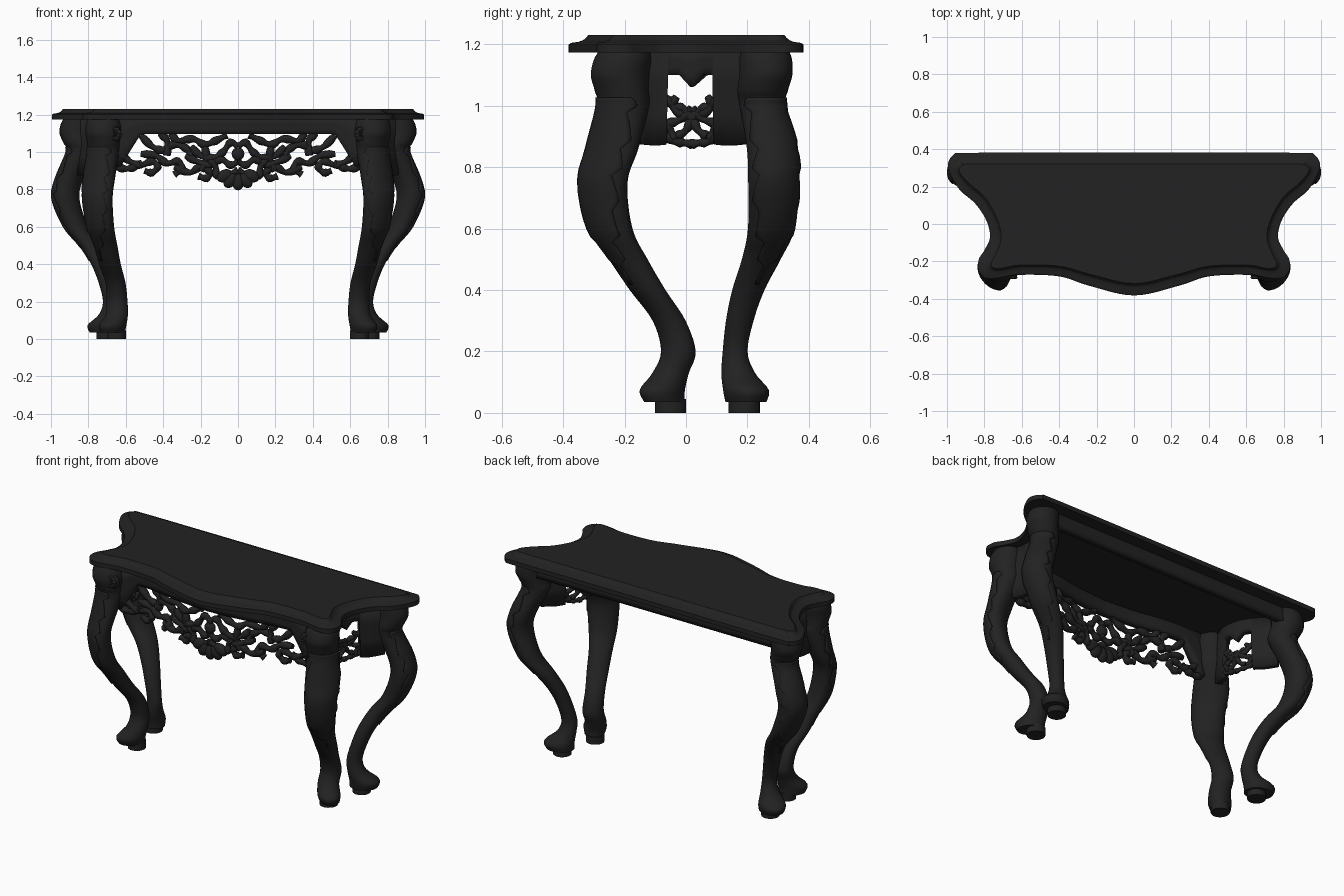
import bpy, bmesh, math

cube = bpy.data.objects.get("Cube")
if cube:
    bpy.data.objects.remove(cube)

black = bpy.data.materials.new("ebony black")
black.use_nodes = True
colour = (0.016, 0.016, 0.016, 1)
black.diffuse_color = colour
shader = black.node_tree.nodes["Principled BSDF"]
shader.inputs["Base Color"].default_value = colour
shader.inputs["Roughness"].default_value = 0.6


def spline(pts, steps, closed=False):
    """Smooth curve through the points, in any dimension."""
    n, out = len(pts), []
    for i in range(n if closed else n - 1):
        ids = [i - 1, i, i + 1, i + 2]
        p = [pts[k % n] if closed else pts[min(max(k, 0), n - 1)] for k in ids]
        for j in range(steps):
            t = j / steps
            out.append(tuple(
                b + t * ((c - a) + t * ((2 * a - 5 * b + 4 * c - d) + t * (3 * b - a - 3 * c + d))) / 2
                for a, b, c, d in zip(*p)))
    return out if closed else out + [tuple(pts[-1])]


def lookup(table, u):
    """Value at u along a table of (u, value)."""
    for (a, va), (b, vb) in zip(table, table[1:]):
        if u <= b:
            return va + (vb - va) * max(0, (u - a) / (b - a))
    return table[-1][1]


def finish(obj, angle=40):
    obj.data.materials.append(black)
    bpy.ops.object.select_all(action='DESELECT')
    obj.select_set(True)
    bpy.context.view_layer.objects.active = obj
    bpy.ops.object.shade_smooth_by_angle(angle=math.radians(angle))
    return obj


def loft(name, rings, closed=True, caps=True, angle=40):
    bm = bmesh.new()
    rows = [[bm.verts.new(p) for p in ring] for ring in rings]
    n = len(rows[0])
    for r, q in zip(rows, rows[1:]):
        for i in range(n if closed else n - 1):
            k = (i + 1) % n
            bm.faces.new((r[i], r[k], q[k], q[i]))
    if caps:
        bm.faces.new(rows[0][::-1])
        bm.faces.new(rows[-1])
    bmesh.ops.recalc_face_normals(bm, faces=bm.faces)
    mesh = bpy.data.meshes.new(name)
    bm.to_mesh(mesh)
    bm.free()
    obj = bpy.data.objects.new(name, mesh)
    bpy.context.collection.objects.link(obj)
    return finish(obj, angle)


# Table top: serpentine lip outline blended into the smaller upper outline
def outline(back, half, front):
    return spline([(0, back)] + half + [(0, front)] + [(-x, y) for x, y in half[::-1]], 6, True)


lip = outline(.382, [(.45, .382), (.9, .38), (.965, .37), (.995, .32), (.98, .26), (.93, .18), (.85, .11),
                     (.79, .02), (.77, -.07), (.8, -.14), (.83, -.19), (.83, -.25), (.79, -.29),
                     (.72, -.29), (.61, -.272), (.4, -.28), (.24, -.33)], -.382)
upper = outline(.32, [(.45, .32), (.86, .32), (.915, .315), (.935, .295), (.925, .265), (.88, .215), (.8, .145),
                      (.735, .035), (.71, -.07), (.735, -.15), (.76, -.2), (.762, -.222), (.745, -.236),
                      (.7, -.236), (.61, -.22), (.4, -.225), (.23, -.27)], -.318)
edge = [(0, 1.173), (0, 1.2), (.15, 1.205), (.5, 1.208), (.75, 1.214), (.92, 1.224), (1, 1.231)]
loft("table_top", [[(a[0] + (b[0] - a[0]) * t, a[1] + (b[1] - a[1]) * t, z) for a, b in zip(lip, upper)]
                   for t, z in edge], angle=20)

# Cabriole legs: z, centre x, centre y, radial size, tangential size
front_rings = [(.035, .67, -.07, .075, .055), (.075, .67, -.077, .082, .064), (.13, .648, -.05, .06, .06),
               (.2, .647, -.025, .053, .06), (.3, .655, -.055, .052, .056), (.4, .685, -.125, .055, .062),
               (.5, .708, -.188, .058, .068), (.6, .735, -.247, .062, .082), (.75, .75, -.27, .062, .094),
               (.86, .742, -.24, .066, .1), (1, .72, -.205, .08, .09), (1.05, .72, -.21, .083, .093),
               (1.1, .72, -.215, .096, .096), (1.15, .72, -.207, .093, .095), (1.18, .72, -.2, .08, .085)]
back_rings = [(.035, .715, .195, .08, .065), (.075, .72, .195, .085, .073), (.13, .69, .17, .055, .055),
              (.2, .678, .16, .045, .04), (.3, .7, .175, .045, .045), (.4, .735, .203, .05, .053),
              (.5, .79, .245, .058, .064), (.6, .865, .278, .064, .078), (.75, .92, .285, .071, .084),
              (.86, .9, .281, .073, .084), (1, .84, .25, .078, .075), (1.05, .85, .25, .085, .082),
              (1.1, .865, .26, .09, .086), (1.15, .86, .26, .088, .085), (1.18, .85, .255, .08, .08)]


def ring(row, turn, s, angles, grow=0):
    z, cx, cy, r, t = row
    ca, sa = math.cos(turn), math.sin(turn)
    out = []
    for a in angles:
        u, v = (r + grow) * math.cos(a), (t + grow) * math.sin(a)
        out.append((s * (cx + u * ca - v * sa), cy + u * sa + v * ca, z))
    return out


full = [math.tau * i / 20 for i in range(20)]
for side, s in (("left", 1), ("right", -1)):
    for place, rows, turn, block in (("front", front_rings, -math.pi / 4, (.65, -.05)),
                                     ("back", back_rings, .38, (.705, .19))):
        tag = place + "_" + side
        dense = spline(rows, 5)
        loft(tag + "_leg", [ring(r, turn, s, full) for r in dense], angle=60)
        # Foot block
        loft(tag + "_foot_block", [ring((z, *block, .051, .051), turn, s, full) for z in (0, .045)])
        # Raised leaf carving, notched along its border and pointed at the bottom
        leaf = []
        for i, r in enumerate([r for r in dense if .4 < r[0] < 1.03]):
            spread = 1.3 * min(1, (i + 1) / 12) - .13 * (i % 4)
            leaf.append(ring(r, turn, s, [max(.08, spread) * k / 5 for k in range(-5, 6)], .002))
        obj = loft(tag + "_leaf", leaf, closed=False, caps=False, angle=50)
        mod = obj.modifiers.new("thickness", 'SOLIDIFY')
        mod.thickness, mod.offset = .007, 0


# Aprons run along gently curved lines below the top
front_line = spline([(0, -.268), (.2, -.252), (.4, -.218), (.6, -.21), (.72, -.22)], 6)
side_line = spline([(-.2, .75), (-.13, .715), (-.05, .7), (.03, .71), (.1, .75), (.18, .82), (.25, .87)], 6)


def front_at(u, z):
    return (u, lookup(front_line, abs(u)), z)


def panel(name, place, u0, u1, low, thick=.04, n=64):
    us = [u0 + (u1 - u0) * i / n for i in range(n + 1)]
    rows = [[place(u, low(u) + (1.178 - low(u)) * k / 3) for u in us] for k in range(4)]
    obj = loft(name, rows, closed=False, caps=False)
    mod = obj.modifiers.new("thickness", 'SOLIDIFY')
    mod.thickness, mod.offset = thick, 0


def lace(name, place, paths, radius):
    """Carved tendrils as tapered tubes."""
    curve = bpy.data.curves.new(name, 'CURVE')
    curve.dimensions = '3D'
    curve.bevel_depth, curve.bevel_resolution, curve.use_fill_caps = radius, 2, True
    for path in paths:
        for m in (1, -1):
            pts = spline(path, 5)
            sp = curve.splines.new('POLY')
            sp.points.add(len(pts) - 1)
            for i, (u, z) in enumerate(pts):
                sp.points[i].co = (*place(m * u, z), 1)
                sp.points[i].radius = .8 + .4 * math.sin(i * .55) ** 2
    obj = bpy.data.objects.new(name, curve)
    bpy.context.collection.objects.link(obj)
    bpy.ops.object.select_all(action='DESELECT')
    obj.select_set(True)
    bpy.context.view_layer.objects.active = obj
    bpy.ops.object.convert(target='MESH')
    finish(bpy.context.view_layer.objects.active, 60)


panel("front_rail", front_at, -.67, .67,
      lambda u: 1.095 if abs(u) < .52 else max(.92, 1.095 - (abs(u) - .52) * 1.6))
panel("back_rail", lambda u, z: (u, .29, z), -.85, .85, lambda u: 1.095)

# Front scrollwork
lace("front_scrollwork", front_at, [
    [(.64, 1), (.58, .95), (.52, .93), (.46, .95), (.43, .92), (.46, .89), (.5, .9)],
    [(.65, .92), (.6, .91), (.55, .92), (.51, .94)],
    [(.52, 1.09), (.46, 1.03), (.4, 1.01), (.34, 1.04), (.28, 1.02), (.25, .98)],
    [(.52, .99), (.44, .98), (.38, .94), (.32, .95), (.3, .91), (.34, .88)],
    [(.36, 1.1), (.32, 1.06), (.24, 1.07), (.18, 1.04), (.12, 1.06), (.06, 1.09)],
    [(.34, .92), (.26, .89), (.2, .92), (.15, .89), (.17, .86), (.21, .87)],
    [(.25, 1.03), (.2, .98), (.13, .97), (.08, 1), (.04, 1.05), (0, 1.03)],
    [(.28, .98), (.22, .95), (.15, .93), (.09, .96), (.04, .93), (0, .95)],
    [(.16, .97), (.12, .92), (.11, .87), (.05, .88), (0, .9)],
    [(.42, 1.1), (.38, 1.06), (.38, .98)],
    [(.18, 1.04), (.17, .96), (.2, .9)]], .019)


def lump(name, loc, size, tilt=0):
    bpy.ops.mesh.primitive_uv_sphere_add(segments=14, ring_count=8, location=loc, rotation=(0, tilt, 0))
    obj = bpy.context.object
    obj.name, obj.scale = name, size
    finish(obj, 60)


# Shell hanging at the middle of the front
for k in range(-2, 3):
    a = k * .55
    lump("shell_lobe", (.08 * math.sin(a), -.268, .9 - .06 * math.cos(a)), (.034, .026, .045), -a)
lump("heart_boss", (0, -.27, .99), (.035, .025, .035))

for side, s in (("left", 1), ("right", -1)):
    def side_at(d, z, s=s):
        return (s * lookup(side_line, d + .02), d + .02, z)

    # Side apron with an arched opening and scrollwork inside it
    panel(side + "_apron", side_at, -.17, .19,
          lambda d: .87 + .1 * abs(abs(d) - .12) if abs(d) > .082 else 1.1 - .04 * max(0, 1 - abs(d) / .04))
    lace(side + "_scrollwork", side_at, [
        [(.1, .91), (.06, .885), (.03, .88), (0, .875)],
        [(.09, .95), (.07, .92), (.06, .89)],
        [(.09, 1.03), (.06, 1), (.03, .99), (0, .96)],
        [(.09, .94), (.05, .95), (.02, .97), (0, .99)],
        [(.05, 1.03), (.065, 1), (.03, .97), (0, .975)],
        [(0, .96), (.02, .92), (.05, .9)]], .014)

    # Scroll rosette at the top of each front leg
    turns = [(.035 * (1 - i / 26) * math.cos(i * .55), .035 * (1 - i / 26) * math.sin(i * .55)) for i in range(24)]
    lace(side + "_rosette", lambda u, z, s=s: (s * .665 + u, -.285, z),
         [[(u, 1.095 + v) for u, v in turns]], .008)
    lump(side + "_rosette_boss", (s * .665, -.265, 1.095), (.045, .025, .045))
